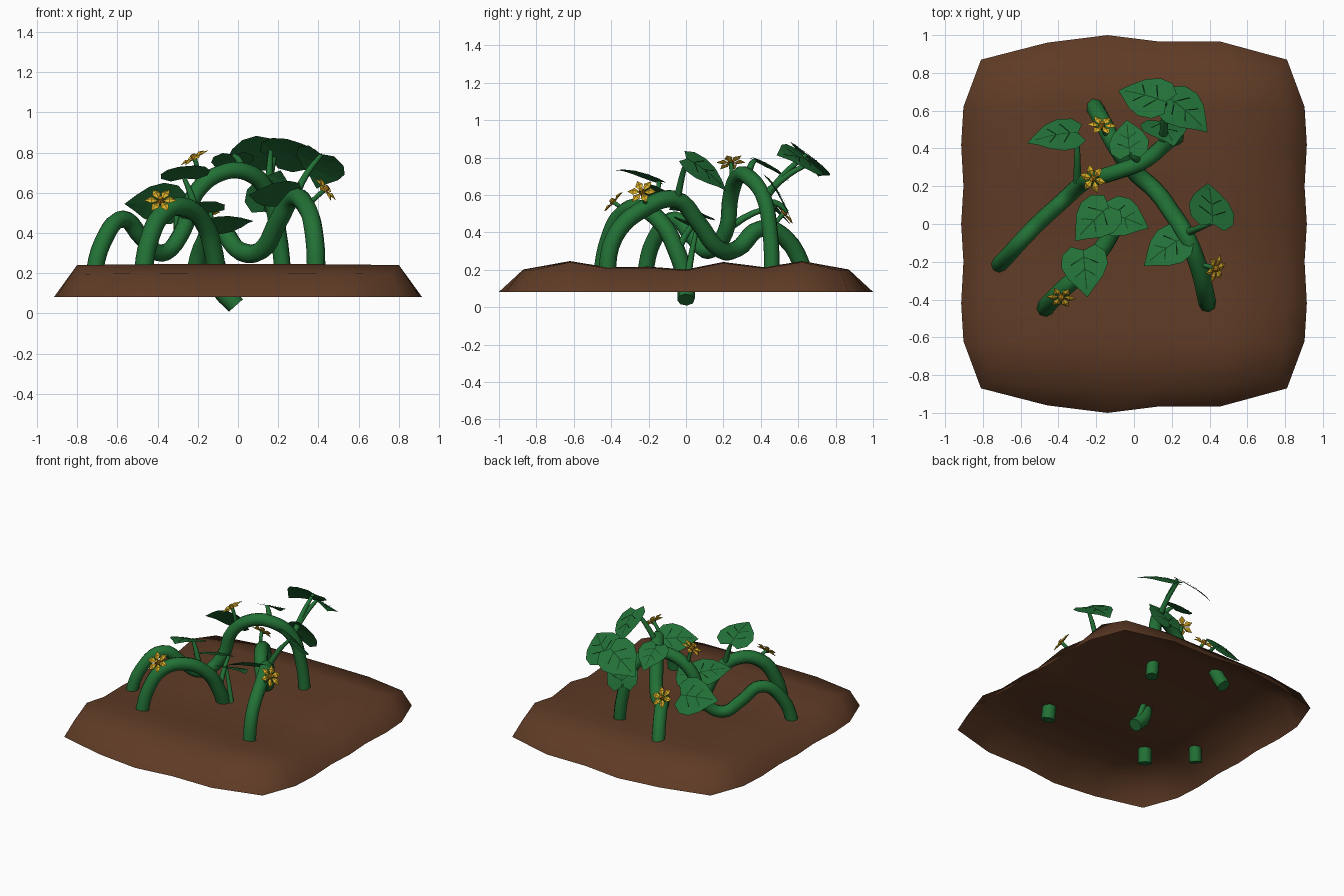
import bpy, bmesh, math
from mathutils import Vector, Matrix

if "Cube" in bpy.data.objects:
    bpy.data.objects.remove(bpy.data.objects["Cube"])

def mat(name, c):
    m = bpy.data.materials.new(name)
    m.diffuse_color = (*c, 1)
    m.use_nodes = True
    m.node_tree.nodes["Principled BSDF"].inputs["Base Color"].default_value = m.diffuse_color
    return m

SOIL = mat("soil brown", (0.115, 0.044, 0.019))
STEM = mat("stem green", (0.016, 0.165, 0.036))
LEAF = mat("leaf green", (0.016, 0.16, 0.038))
VEIN = mat("vein dark green", (0.006, 0.06, 0.014))
PETAL = mat("petal yellow", (0.72, 0.43, 0.02))
CORE = mat("flower core amber", (0.40, 0.20, 0.01))

def mesh_obj(name, verts, faces, mats, idx=None, smooth=False):
    me = bpy.data.meshes.new(name)
    me.from_pydata([tuple(v) for v in verts], [], faces)
    for m in mats:
        me.materials.append(m)
    for i, p in enumerate(me.polygons):
        p.material_index = idx[i] if idx else 0
        p.use_smooth = smooth
    ob = bpy.data.objects.new(name, me)
    bpy.context.collection.objects.link(ob)
    return ob

def tube(name, pts, r, res=5, taper=None):
    """Smooth round tube through the points, turned into a mesh."""
    cu = bpy.data.curves.new(name, 'CURVE')
    cu.dimensions = '3D'
    cu.bevel_depth, cu.bevel_resolution = r, 2
    cu.resolution_u, cu.use_fill_caps = res, True
    sp = cu.splines.new('BEZIER')
    sp.bezier_points.add(len(pts) - 1)
    for i, (b, p) in enumerate(zip(sp.bezier_points, pts)):
        b.co = p
        b.handle_left_type = b.handle_right_type = 'AUTO'
        b.radius = taper[i] if taper else 1
    tmp = bpy.data.objects.new(name + "_path", cu)
    bpy.context.collection.objects.link(tmp)
    dg = bpy.context.evaluated_depsgraph_get()
    me = bpy.data.meshes.new_from_object(tmp.evaluated_get(dg))
    bpy.data.objects.remove(tmp)
    me.materials.clear()
    me.materials.append(STEM)
    ob = bpy.data.objects.new(name, me)
    bpy.context.collection.objects.link(ob)
    return ob

# soil patch: open shell with furrows along x and a sloping skirt
xs = [-.8, -.46, -.14, .14, .46, .8]
ys = [-.87, -.62, -.42, -.2, 0, .2, .42, .62, .87]
zs = [.2, .245, .212, .215, .2, .24, .212, .245, .2]
yo = [.87, .96, 1.0, .965, .965, .87]
nx, ny = len(xs), len(ys)
V, F = [], []
for j, y in enumerate(ys):
    for i, x in enumerate(xs):
        k = .95 if abs(x) > .7 and abs(y) > .8 else 1
        V.append((x * k, y * k, zs[j] + .006 * math.cos(x * 2) - .004))
for j in range(ny - 1):
    for i in range(nx - 1):
        a = j * nx + i
        F.append((a, a + 1, a + nx + 1, a + nx))
ring = [(i, 0) for i in range(nx)] + [(nx - 1, j) for j in range(1, ny)] + \
       [(i, ny - 1) for i in range(nx - 2, -1, -1)] + [(0, j) for j in range(ny - 2, 0, -1)]
base = len(V)
for i, j in ring:
    x, y = xs[i], ys[j]
    ends = j in (0, ny - 1)
    if ends and i in (0, nx - 1):
        x, y = math.copysign(.81, x), math.copysign(.87, y)
    elif ends:
        y = math.copysign(yo[i], y)
    else:
        x = math.copysign(.915 - .012 * (j % 2), x)
    V.append((x, y, .082))
n = len(ring)
for k in range(n):
    a, b = ring[k], ring[(k + 1) % n]
    F.append((base + k, base + (k + 1) % n, b[1] * nx + b[0], a[1] * nx + a[0]))
mesh_obj("soil_patch", V, F, [SOIL], smooth=True)

# three looping vines
tube("vine_left", [(-.73, -.23, .12), (-.67, -.17, .36), (-.57, -.06, .47), (-.48, .03, .38),
     (-.38, .12, .3), (-.28, .21, .4), (-.21, .24, .6), (-.08, .28, .7), (.05, .33, .7),
     (.15, .41, .6), (.2, .45, .4), (.23, .46, .12)], .043)
tube("vine_right", [(.39, -.43, .12), (.38, -.38, .38), (.34, -.22, .53), (.27, -.05, .575),
     (.2, .06, .46), (.11, .18, .31), (.01, .27, .31), (-.09, .4, .42), (-.16, .53, .37),
     (-.23, .66, .13)], .047)
tube("vine_front", [(-.48, -.46, .12), (-.44, -.41, .37), (-.37, -.34, .5), (-.27, -.25, .53),
     (-.17, -.13, .45), (-.12, -.05, .3), (-.09, 0, .13), (-.01, 0, .04)], .047)

# heart-shaped leaf: half outline (along, across) from notch to tip, mirrored
HALF = [(-.5, .24), (-.33, .43), (-.08, .46), (.16, .35), (.36, .17)]
def frame(nrm, ang):
    nrm = Vector(nrm).normalized()
    d = Vector((math.cos(ang), math.sin(ang), 0))
    d.z = -(d.x * nrm.x + d.y * nrm.y) / nrm.z
    d.normalize()
    return d, nrm.cross(d), nrm

def leaf(name, c, deg, nrm, L, root):
    d, s, nr = frame(nrm, math.radians(deg))
    def P(u, v, up=0):
        h = .12 * abs(v) - .22 * u * u - .3 * v * v
        return Vector(c) + L * (d * u + s * v + nr * (h + up))
    spine = [-.4, -.22, -.04, .14, .34]
    V = [P(u, 0) for u in spine] + [P(.55, 0)]
    F, idx = [], []
    for sg in (1, -1):
        o = len(V)
        V += [P(u, v * sg) for u, v in HALF]
        for k in range(4):
            q = (k, o + k, o + k + 1, k + 1)
            F.append(q[::-1] if sg > 0 else q)
        q = (4, o + 4, 5)
        F.append(q[::-1] if sg > 0 else q)
    idx = [0] * len(F)
    # thin vein plates: midrib and two pairs of side veins
    lines = [((-.4, 0), (.4, 0))]
    for sg in (1, -1):
        lines += [((-.25, 0), (-.1, .27 * sg)), ((0, 0), (.15, .2 * sg))]
    for (u0, v0), (u1, v1) in lines:
        w = Vector((-(v1 - v0), u1 - u0)).normalized() * .011
        for k in range(3):
            f0, f1 = k / 3, (k + 1) / 3
            o = len(V)
            for f, sg in ((f0, 1), (f0, -1), (f1, -1), (f1, 1)):
                V.append(P(u0 + (u1 - u0) * f + w.x * sg, v0 + (v1 - v0) * f + w.y * sg, .014))
            F.append((o, o + 1, o + 2, o + 3))
            idx.append(1)
    mesh_obj(name, V, F, [LEAF, VEIN], idx)
    # leaf stalk
    a, b = Vector(root), P(-.38, 0, -.01)
    tube(name + "_stalk", [a, a.lerp(b, .55) + Vector((0, 0, .02)), b], .018, 3, [1.2, .9, .6])

leaves = [
    ((-.41, .47, .55), 190, (-.1, .72, .6), .29, (-.3, .22, .42)),
    ((.06, .68, .78), 165, (-.15, .62, .7), .30, (.15, .42, .58)),
    ((.27, .60, .80), -40, (.25, .5, .75), .30, (.15, .42, .6)),
    ((-.03, .45, .75), 95, (-.1, .5, .85), .23, (.03, .33, .7)),
    ((-.26, -.24, .71), -85, (-.1, .25, .9), .27, (-.2, -.16, .47)),
    ((-.21, .02, .52), 225, (-.15, .3, .9), .27, (-.12, -.05, .3)),
    ((-.05, .03, .45), -20, (-.05, .35, .9), .25, (-.04, 0, .1)),
    ((.41, .10, .73), 95, (.42, .55, .68), .29, (.27, -.05, .56)),
    ((.17, -.13, .60), 215, (-.25, .4, .8), .27, (.26, -.03, .56)),
    ((.17, .50, .60), -60, (.05, .85, .5), .27, (.16, .43, .56)),
]
for i, a in enumerate(leaves):
    leaf("leaf_%d" % (i + 1), *a)

# six-petal flowers on thin stalks
def flower(name, c, nrm, root, R=.082):
    nr = Vector(nrm).normalized()
    c = Vector(c)
    M = Matrix.Translation(c) @ nr.to_track_quat('Z', 'Y').to_matrix().to_4x4()
    V, F = [], []
    for k in range(6):
        T = M @ Matrix.Rotation(k * math.tau / 6, 4, 'Z')
        o = len(V)
        for x, y, z in ((.1, 0, 0), (.55, .27, .1), (1, 0, .05), (.55, -.27, .1), (.55, 0, .2),
                        (.55, 0, .02)):
            V.append(T @ Vector((x * R, y * R, z * R)))
        for a, b in ((0, 3), (3, 2), (2, 1), (1, 0)):
            F += [(o + a, o + b, o + 4), (o + b, o + a, o + 5)]
    mesh_obj(name + "_petals", V, F, [PETAL])
    bm = bmesh.new()
    bmesh.ops.create_cone(bm, cap_ends=True, segments=8, radius1=R * .24, radius2=R * .14,
                          depth=R * .32, matrix=M @ Matrix.Translation((0, 0, R * .14)))
    me = bpy.data.meshes.new(name + "_core")
    bm.to_mesh(me)
    bm.free()
    me.materials.append(CORE)
    bpy.context.collection.objects.link(bpy.data.objects.new(name + "_core", me))
    a = Vector(root)
    tube(name + "_stalk", [a, a.lerp(c - nr * .03, .6), c], .012, 3)

flower("flower_top", (-.215, .24, .77), (-.5, -.15, .85), (-.19, .25, .62))
flower("flower_back", (-.17, .52, .50), (.05, .72, .6), (-.12, .45, .4))
flower("flower_front", (-.385, -.385, .56), (-.05, -.72, .65), (-.33, -.3, .51))
flower("flower_side", (.43, -.235, .615), (.75, -.25, .6), (.34, -.21, .53))
